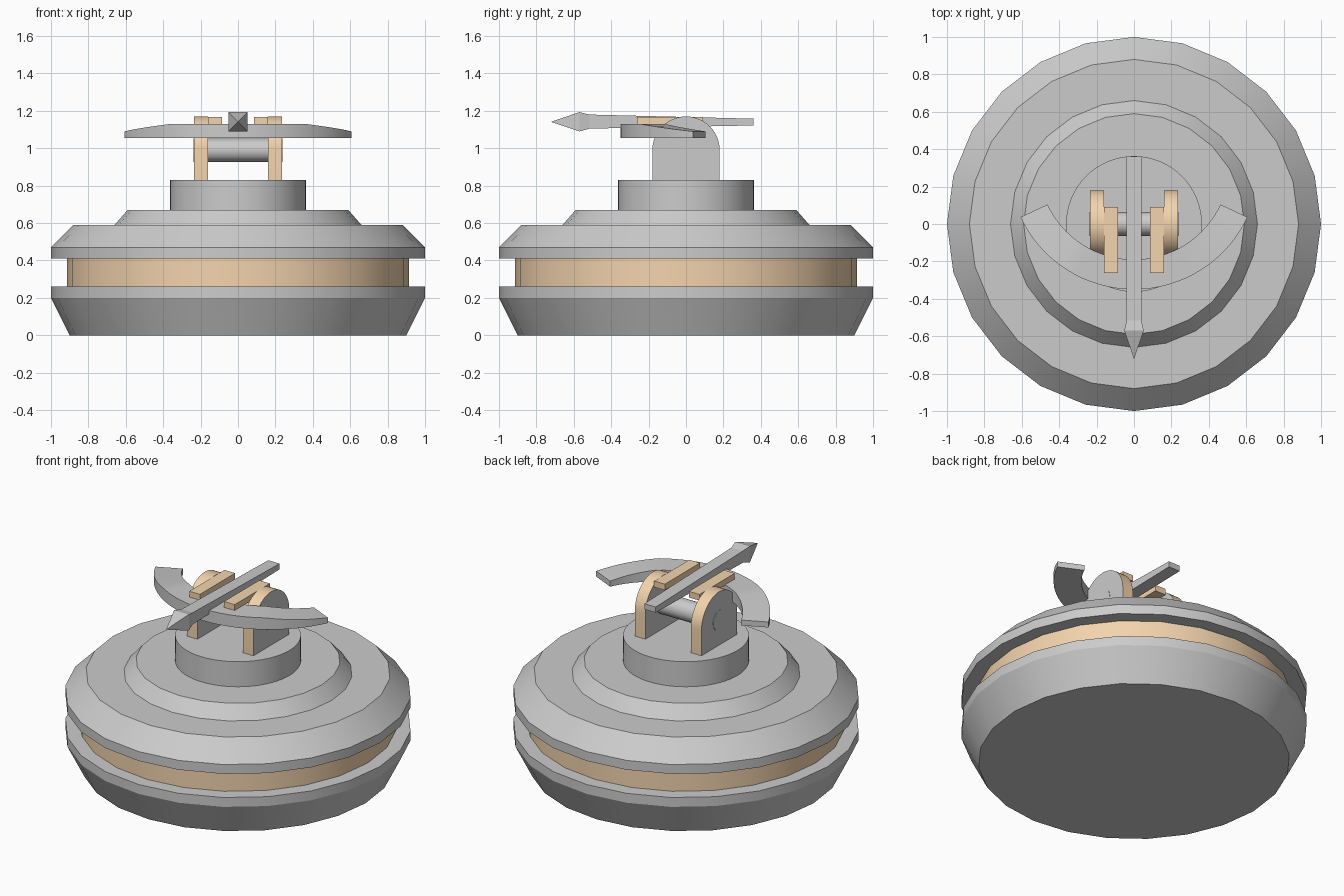
import bpy, bmesh
from math import sin, cos, pi, radians

if "Cube" in bpy.data.objects:
    bpy.data.objects.remove(bpy.data.objects["Cube"])

tan = bpy.data.materials.new("tan")
tan.diffuse_color = (0.9, 0.66, 0.42, 1)
tan.use_nodes = True
tan.node_tree.nodes["Principled BSDF"].inputs["Base Color"].default_value = tan.diffuse_color
grey = bpy.data.materials.new("grey")
grey.diffuse_color = (0.8, 0.8, 0.8, 1)
grey.use_nodes = True
grey.node_tree.nodes["Principled BSDF"].inputs["Base Color"].default_value = grey.diffuse_color


def finish(name, bm, mats=()):
    bmesh.ops.recalc_face_normals(bm, faces=bm.faces[:])
    me = bpy.data.meshes.new(name)
    bm.to_mesh(me)
    bm.free()
    me.shade_smooth()
    me.set_sharp_from_angle(angle=radians(25))
    for m in mats:
        me.materials.append(m)
    ob = bpy.data.objects.new(name, me)
    bpy.context.collection.objects.link(ob)
    return ob


def loft(name, rings, mats=(), cap_mat=0):
    """Bridge equal-sized point rings and cap both ends."""
    bm = bmesh.new()
    vs = [[bm.verts.new(p) for p in r] for r in rings]
    n = len(vs[0])
    for a, b in zip(vs, vs[1:]):
        for i in range(n):
            j = (i + 1) % n
            bm.faces.new((a[i], a[j], b[j], b[i]))
    for cap in (vs[0], vs[-1]):
        bm.faces.new(cap).material_index = cap_mat
    return finish(name, bm, mats)


def lathe(name, profile, sides, mats=()):
    return loft(name, [[(r * cos(2 * pi * i / sides), r * sin(2 * pi * i / sides), z)
                        for i in range(sides)] for r, z in profile], mats)


def rect_y(y, hw, z0, z1):
    return [(-hw, y, z0), (hw, y, z0), (hw, y, z1), (-hw, y, z1)]


# Stacked round body
lathe("lower_base", [(0.90, 0), (1, 0.20), (1, 0.26)], 24)
lathe("middle_band", [(0.915, 0.26), (0.915, 0.41)], 24, [tan])
lathe("upper_base", [(1, 0.41), (1, 0.47), (0.88, 0.59)], 24)
lathe("collar", [(0.66, 0.59), (0.59, 0.67)], 24)
lathe("turret", [(0.363, 0.67), (0.363, 0.83)], 64)

# Upright brackets with rounded tops, and the rails beside the bolt
arch = [(-0.18, 0.83), (0.18, 0.83)] + [
    (0.18 * cos(pi * i / 24), 0.99 + 0.18 * sin(pi * i / 24)) for i in range(25)]
for s, side in ((-1, "left"), (1, "right")):
    loft(side + "_bracket", [[(s * x, y, z) for y, z in arch] for x in (0.16, 0.235)],
         [tan, grey], 1)
    loft(side + "_rail", [[(s * x, y, z) for x, z in
                           ((0.085, 1.128), (0.16, 1.128), (0.16, 1.167), (0.085, 1.167))]
                          for y in (-0.262, 0.092)], [tan])

# Cross pin
loft("cross_pin", [[(x, 0.063 * cos(2 * pi * i / 32), 0.99 + 0.063 * sin(2 * pi * i / 32))
                    for i in range(32)] for x in (-0.237, 0.237)])

# Curved bow limb, thinner towards the tips
rings = []
for i in range(33):
    a = 65 * (i / 16 - 1)
    top = 1.13 - 0.04 * max(0, abs(a) - 32.5) / 32.5
    t = radians(a)
    rings.append([(r * sin(t), 0.32 - r * cos(t), z) for r, z in
                  ((0.51, 1.055), (0.67, 1.055), (0.67, top), (0.51, top))])
loft("bow_limb", rings)

# Bolt shaft with spearhead
loft("bolt_shaft", [rect_y(0.362, 0.04, 1.122, 1.158), rect_y(-0.515, 0.04, 1.105, 1.18)])
loft("bolt_head", [rect_y(-0.515, 0.04, 1.105, 1.18), rect_y(-0.57, 0.052, 1.09, 1.193),
                   rect_y(-0.72, 0.001, 1.14, 1.142)])
